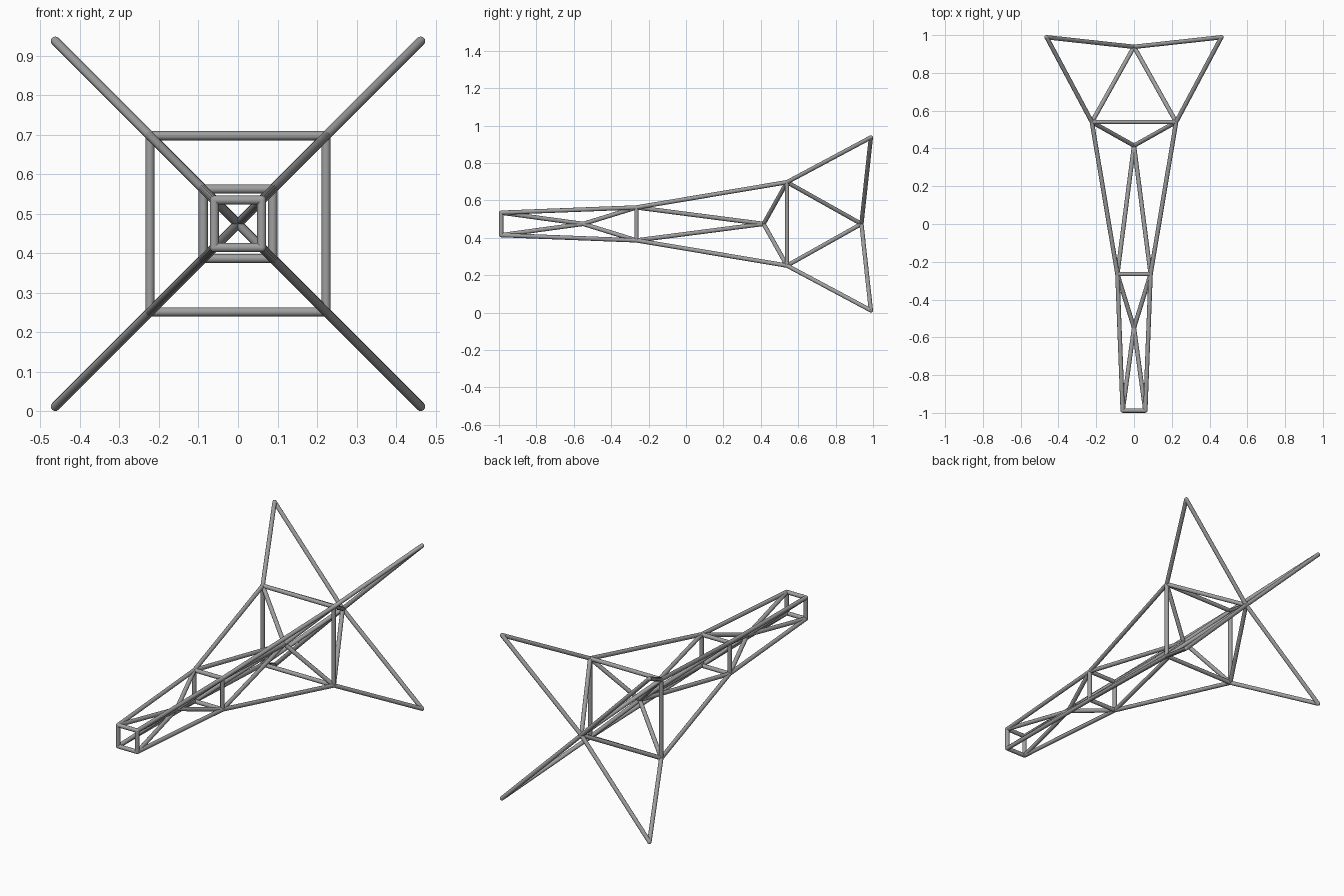
import bpy
import bmesh
from mathutils import Vector, Matrix

cube = bpy.data.objects.get("Cube")
if cube:
    bpy.data.objects.remove(cube, do_unlink=True)

RADIUS = 0.0115
MID_Z = 0.474

steel = bpy.data.materials.new("grey_steel")
steel.use_nodes = True
steel.diffuse_color = (0.35, 0.35, 0.35, 1)
steel.node_tree.nodes["Principled BSDF"].inputs["Base Color"].default_value = (0.35, 0.35, 0.35, 1)


def ring(half, y):
    """Four corners of a square frame, in order around the long axis."""
    return [Vector((sx * half, y, MID_Z + sz * half))
            for sx, sz in ((-1, -1), (1, -1), (1, 1), (-1, 1))]


def hub(y):
    """A joint on the long axis, repeated once per corner."""
    return [Vector((0, y, MID_Z))] * 4


def tubes(name, starts, ends):
    """One object holding a round tube between each pair of points."""
    bm = bmesh.new()
    for a, b in zip(starts, ends):
        axis = b - a
        turn = axis.to_track_quat('Z', 'Y').to_matrix().to_4x4()
        bmesh.ops.create_cone(bm, cap_ends=True, segments=12, radius1=RADIUS,
                              radius2=RADIUS, depth=axis.length,
                              matrix=Matrix.Translation((a + b) / 2) @ turn)
    finish(name, bm)


def joints(name, points):
    """Small rounded welds where tubes meet."""
    bm = bmesh.new()
    for p in points:
        bmesh.ops.create_uvsphere(bm, u_segments=12, v_segments=8, radius=RADIUS,
                                  matrix=Matrix.Translation(p))
    finish(name, bm)


def finish(name, bm):
    mesh = bpy.data.meshes.new(name)
    bm.to_mesh(mesh)
    bm.free()
    mesh.materials.append(steel)
    obj = bpy.data.objects.new(name, mesh)
    bpy.context.collection.objects.link(obj)
    bpy.ops.object.select_all(action='DESELECT')
    obj.select_set(True)
    bpy.context.view_layer.objects.active = obj
    bpy.ops.object.shade_smooth_by_angle(angle=0.7)


# Stations along the boom
nose = ring(0.06, -0.988)
waist = ring(0.088, -0.265)
shoulder = ring(0.223, 0.54)
tips = ring(0.4625, 0.9885)
front_hub, middle_hub, rear_hub = hub(-0.55), hub(0.415), hub(0.938)

# Square frames
for name, frame in (("nose", nose), ("waist", waist), ("shoulder", shoulder)):
    tubes(name + "_frame", frame, frame[1:] + frame[:1])

# Outer rails and splayed arms
tubes("front_rails", nose, waist)
tubes("rear_rails", waist, shoulder)
tubes("arms", shoulder, tips)

# Inner braces meeting on the axis
tubes("nose_braces", nose, front_hub)
tubes("waist_front_braces", waist, front_hub)
tubes("waist_rear_braces", waist, middle_hub)
tubes("shoulder_front_braces", shoulder, middle_hub)
tubes("shoulder_rear_braces", shoulder, rear_hub)
tubes("arm_braces", tips, rear_hub)

joints("frame_joints", nose + waist + shoulder + tips)
joints("hub_joints", [front_hub[0], middle_hub[0], rear_hub[0]])
